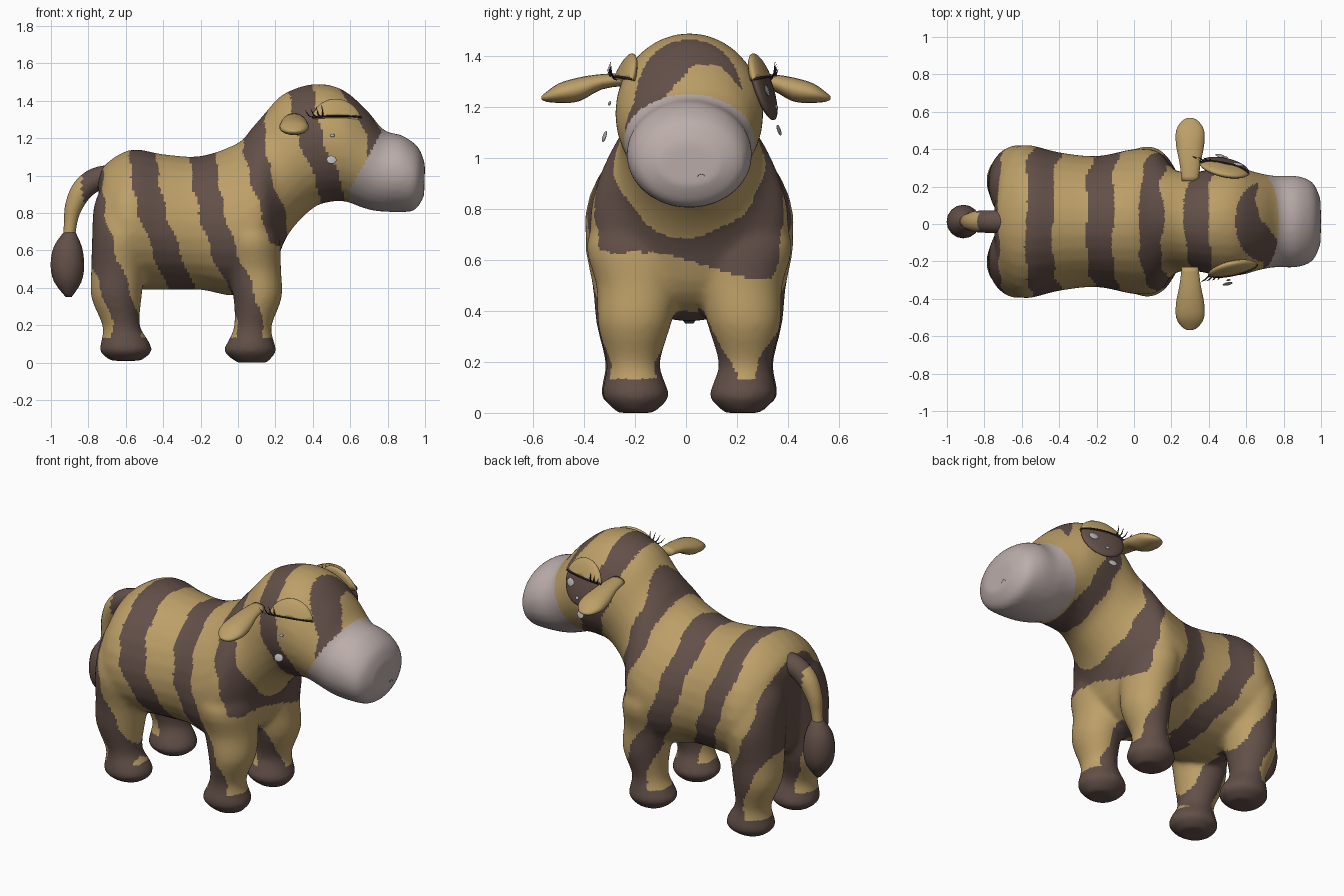
import bpy, bmesh, math
from mathutils import Vector, Matrix

cube = bpy.data.objects.get("Cube")
if cube:
    bpy.data.objects.remove(cube, do_unlink=True)


def material(name, rgb):
    m = bpy.data.materials.new(name)
    m.use_nodes = True
    m.diffuse_color = (*rgb, 1)
    m.node_tree.nodes["Principled BSDF"].inputs["Base Color"].default_value = (*rgb, 1)
    return m


TAN = material("tan coat", (0.51, 0.35, 0.138))
BROWN = material("dark brown", (0.125, 0.08, 0.066))
GREY = material("muzzle grey", (0.50, 0.42, 0.405))
BLACK = material("lash black", (0.03, 0.022, 0.02))
SHINE = material("eye shine", (0.5, 0.5, 0.52))
X, Y, Z = Vector((1, 0, 0)), Vector((0, 1, 0)), Vector((0, 0, 1))
MID = 0.013  # sideways centre of the body


def ring(c, u, v, egg=0.0, n=28):
    """Closed section around c; egg makes the side opposite to v wider."""
    pts = []
    for i in range(n):
        a = math.tau * i / n
        s, k = math.sin(a), math.cos(a)
        pts.append(c + u * s * (1 - egg * k) + v * k)
    return pts


def smooth_rows(rows, steps=4):
    """Catmull-Rom interpolation of parameter rows."""
    out = []
    for i in range(len(rows) - 1):
        p = [rows[max(0, min(len(rows) - 1, i + k))] for k in (-1, 0, 1, 2)]
        for s in range(steps):
            t = s / steps
            out.append([b + 0.5 * t * (c - a + t * (2*a - 5*b + 4*c - d + t * (3*(b - c) + d - a)))
                        for a, b, c, d in zip(*p)])
    return out + [list(rows[-1])]


def loft(bm, rings):
    loops = [[bm.verts.new(p) for p in r] for r in rings]
    n = len(loops[0])
    for a, b in zip(loops, loops[1:]):
        for i in range(n):
            bm.faces.new((a[i], a[(i + 1) % n], b[(i + 1) % n], b[i]))
    bm.faces.new(loops[0][::-1])
    bm.faces.new(loops[-1])


def finish(name, bm, *mats):
    bmesh.ops.recalc_face_normals(bm, faces=bm.faces)
    me = bpy.data.meshes.new(name)
    bm.to_mesh(me)
    bm.free()
    for m in mats:
        me.materials.append(m)
    me.shade_smooth()
    ob = bpy.data.objects.new(name, me)
    bpy.context.collection.objects.link(ob)
    return ob


# Body: torso, neck, head and muzzle as (top x, top z, bottom x, bottom z, half width, egg)
bm = bmesh.new()
spine = [(-.75, .97, -.73, .62, .13, 0), (-.71, 1.06, -.71, .48, .32, .05),
         (-.57, 1.14, -.62, .40, .41, .08), (-.40, 1.115, -.40, .39, .37, .08),
         (-.20, 1.105, -.20, .39, .35, .08), (0, 1.175, 0, .36, .385, .15),
         (.07, 1.25, .17, .47, .37, .18), (.14, 1.33, .265, .68, .28, .1),
         (.24, 1.435, .40, .825, .265, 0), (.40, 1.49, .50, .86, .288, 0),
         (.55, 1.465, .58, .86, .288, 0), (.68, 1.36, .66, .83, .26, 0),
         (.78, 1.245, .74, .81, .245, 0), (.88, 1.215, .86, .805, .245, 0),
         (.965, 1.15, .945, .815, .21, 0), (1.0, 1.06, .995, .89, .12, 0)]
rings = []
for tx, tz, bx, bz, w, egg in smooth_rows(spine):
    top, low = Vector((tx, MID, tz)), Vector((bx, MID, bz))
    rings.append(ring((top + low) / 2, Y * w, (top - low) / 2, egg))
loft(bm, rings)

# Legs with hooves: (z, x, y, radius x, radius y)
front_leg = [(0, .075, .21, .08, .07), (.06, .065, .21, .14, .13), (.12, .07, .215, .12, .12),
             (.2, .08, .22, .10, .105), (.35, .105, .215, .13, .145), (.5, .085, .2, .145, .165),
             (.66, .07, .2, .155, .205), (.82, .05, .17, .13, .17)]
rear_leg = [(.01, -.6, .21, .08, .07), (.06, -.6, .215, .14, .13), (.12, -.605, .22, .125, .12),
            (.2, -.625, .225, .10, .105), (.35, -.65, .22, .135, .145), (.5, -.64, .21, .145, .17),
            (.68, -.62, .205, .16, .205), (.84, -.615, .18, .155, .18), (.96, -.6, .17, .12, .12)]
for leg in (front_leg, rear_leg):
    for side in (1, -1):
        loft(bm, [ring(Vector((x, MID + side * y, z)), X * rx, Y * ry)
                  for z, x, y, rx, ry in smooth_rows(leg, 3)])
body = finish("body", bm, TAN, BROWN, GREY)
rem = body.modifiers.new("blend", 'REMESH')
rem.mode, rem.voxel_size, rem.use_smooth_shade = 'VOXEL', 0.014, True
soft = body.modifiers.new("soften", 'SMOOTH')
soft.factor, soft.iterations = 0.5, 12
dg = bpy.context.evaluated_depsgraph_get()
mesh = bpy.data.meshes.new_from_object(body.evaluated_get(dg))
body.modifiers.clear()
body.data = mesh
mesh.materials.clear()
for m in (TAN, BROWN, GREY):
    mesh.materials.append(m)
mesh.shade_smooth()

# Stripe centres at heights 1.4, 1.2 ... 0.2, 0, with half width
STRIPES = [((-.80, -.80, -.80, -.79, -.735, -.66, -.59, -.59), .077),
           ((-.51, -.51, -.50, -.46, -.385, -.305, -.22, -.2), .073),
           ((-.18, -.18, -.18, -.14, -.08, .015, .065, .08), .069),
           ((.10, .08, .117, .19, .23, .25, .25, .25), .06),
           ((.34, .385, .47, .54, .6, .6, .6, .6), .066)]
CHEST, NECK = STRIPES[3][0], STRIPES[4][0]


def at_height(values, z):
    t = max(0, min(len(values) - 1.001, (1.4 - z) / 0.2))
    i = int(t)
    return values[i] + (values[i + 1] - values[i]) * (t - i)


def coat(p):
    x, y, z = p
    if x > .60 + max(0, z - .93) * .55 and z > .7:      # muzzle
        return 2
    if z < .135:                                        # hooves
        return 1
    if x > .5 and z > 1.1:                              # forehead arch around a blaze
        blaze = z < 1.365 and abs(y - .08) < .055 + (1.365 - z) * .85
        return int(x > .69 - max(0, z - 1.22) * .6 and not blaze)
    wobble = .008 * math.sin(31 * z + 9 * y)
    if y > .05:                                         # left leg stripes sit further forward
        x -= min(.04, .16 * max(0, .6 - z))
    for centres, half in STRIPES:
        if centres is CHEST and z < .60 - .3 * max(-.1, min(.24, y)):
            continue
        if centres is NECK and z < .8:
            continue
        if abs(x + wobble - at_height(centres, z)) < half:
            return 1
    return 0


for f in mesh.polygons:
    f.material_index = coat(f.center)

# Tail and tuft
bm = bmesh.new()
path = smooth_rows([(-.66, 1.0, .06), (-.76, .98, .062), (-.835, .92, .058),
                    (-.88, .83, .046), (-.895, .75, .035), (-.905, .66, .032)])
rings = []
for i, (x, z, r) in enumerate(path):
    a, b = path[max(0, i - 1)], path[min(len(path) - 1, i + 1)]
    d = Vector((b[0] - a[0], 0, b[1] - a[1])).normalized()
    rings.append(ring(Vector((x, MID, z)), Y * r, d.cross(Y) * r, n=14))
loft(bm, rings)
tail = finish("tail", bm, TAN, BROWN)
for f in tail.data.polygons:
    f.material_index = int(f.center.x > -.83)
bm = bmesh.new()
tuft = [(.70, -.90, .03), (.62, -.91, .075), (.52, -.912, .09), (.43, -.91, .072), (.35, -.905, .015)]
loft(bm, [ring(Vector((x, MID, z)), X * r, Y * r, n=16) for z, x, r in smooth_rows(tuft, 3)])
finish("tail_tuft", bm, BROWN)

# Ears
ear = [(.23, 1.31, .045, .025), (.33, 1.30, .058, .03), (.42, 1.27, .076, .047),
       (.50, 1.255, .076, .038), (.55, 1.24, .045, .018), (.568, 1.237, .012, .006)]
for side, label in ((1, "left"), (-1, "right")):
    bm = bmesh.new()
    loft(bm, [ring(Vector((.3, side * y, z)), X * rx, Z * rz, n=18)
              for y, z, rx, rz in smooth_rows(ear, 3)])
    finish(label + "_ear", bm, TAN)


def ellipsoid(name, frame, size, mat, cut=None):
    bm = bmesh.new()
    bmesh.ops.create_uvsphere(bm, u_segments=28, v_segments=16, radius=1)
    bm.transform(Matrix.Diagonal((*size, 1)))
    if cut is not None:
        bmesh.ops.bisect_plane(bm, geom=bm.verts[:] + bm.edges[:] + bm.faces[:],
                               plane_co=Y * cut, plane_no=Y, clear_inner=True)
        bmesh.ops.holes_fill(bm, edges=bm.edges[:])
    bm.transform(frame)
    return finish(name, bm, mat)


def eye_frame(c, normal):
    n = Vector(normal).normalized()
    u = Vector((n.y, -n.x, 0)).normalized()
    u = u if u.x > 0 else -u
    v = n.cross(u)
    v = v if v.z > 0 else -v
    return Matrix.Translation(c) @ Matrix((u, v, n)).transposed().to_4x4()


# Eyes: lid, rim line and lashes on both sides, open eyeball on the left
for side, label, centre in ((1, "left", (.485, .303, 1.28)), (-1, "right", (.53, -.25, 1.28))):
    frame = eye_frame(centre, (.2, side * .93, .31))
    ellipsoid(label + "_eyelid", frame, (.138, .138, .034), TAN, cut=.03)
    if side > 0:
        ellipsoid("left_eyeball", frame, (.132, .138, .028), BROWN)
    bm = bmesh.new()
    rim = []
    for i in range(15):
        a = math.pi * (i + .5) / 15
        rim.append(ring(Vector((-.137 * math.cos(a), .03, .035 * math.sin(a))),
                        Y * .005, Z * .005, n=6))
    loft(bm, rim)
    for i in range(4):
        base = Vector((-.135 + .018 * i, .03, .012 + .005 * i))
        tip = base + Vector((-.045 + .012 * i, .03 + .008 * i, .03))
        mid = (base + tip) / 2 - Y * .012
        loft(bm, [ring(p, X * r, Z * r, n=5)
                  for p, r in ((base, .005), (mid, .004), (tip, .001))])
    bm.transform(frame)
    finish(label + "_lashes", bm, BLACK)

# Eye highlights
for i, (x, y, z, r) in enumerate([(.5, -.32, 1.085, .027), (.505, -.3, 1.215, .011),
                                  (.46, .365, 1.11, .026), (.56, .319, 1.265, .027),
                                  (.49, .356, 1.2, .012)]):
    ellipsoid(f"eye_highlight_{i}", eye_frame((x, y, z), (.2, math.copysign(.93, y), .3)),
              (r, r * .85, .005), SHINE)

# Nostrils: thin arcs on the muzzle tip
for label, y0, z0 in (("left", .06, .925), ("right", -.05, .96)):
    bm = bmesh.new()
    arc = []
    for i in range(7):
        a = math.pi * i / 6
        arc.append(ring(Vector((.99, y0 + .015 * math.cos(a), z0 + .012 * math.sin(a))),
                        X * .008, Z * .002, n=6))
    loft(bm, arc)
    finish(label + "_nostril", bm, BLACK)
